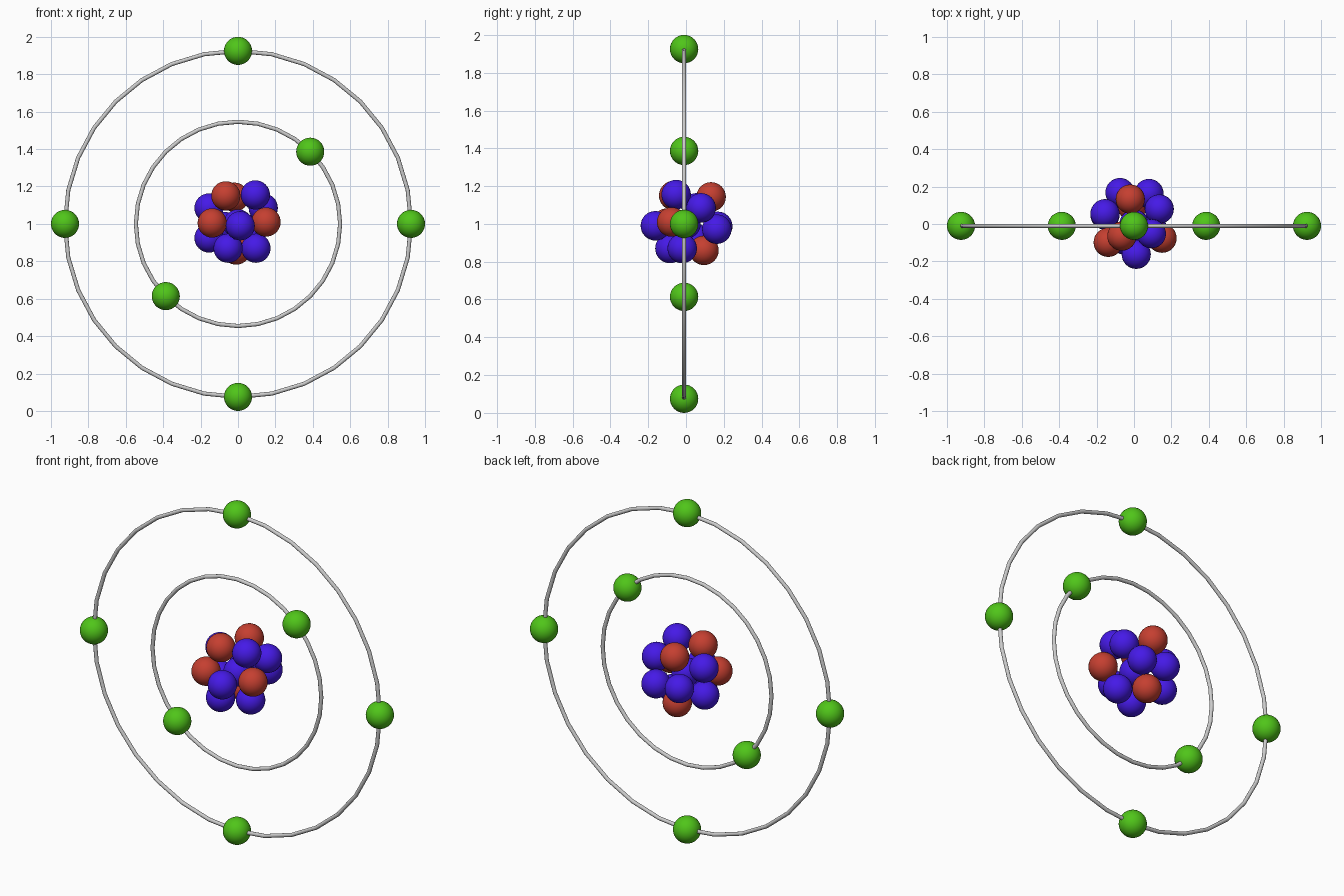
import bpy, math

if "Cube" in bpy.data.objects:
    bpy.data.objects.remove(bpy.data.objects["Cube"])

PLANE_Y = -0.01
CENTRE = (0, PLANE_Y, 1)


def material(name, rgb):
    m = bpy.data.materials.new(name)
    m.diffuse_color = (*rgb, 1)
    m.use_nodes = True
    m.node_tree.nodes["Principled BSDF"].inputs["Base Color"].default_value = m.diffuse_color
    return m


green = material("electron_green", (0.08, 0.56, 0.01))
blue = material("neutron_blue", (0.06, 0.01, 0.80))
red = material("proton_red", (0.56, 0.05, 0.03))


def ball(name, loc, radius, mat):
    bpy.ops.mesh.primitive_uv_sphere_add(segments=32, ring_count=16, radius=radius, location=loc)
    ob = bpy.context.object
    ob.name = name
    ob.data.materials.append(mat)
    bpy.ops.object.shade_smooth()


def orbit(name, radius):
    bpy.ops.mesh.primitive_torus_add(major_segments=32, minor_segments=12, major_radius=radius,
                                     minor_radius=0.011, location=CENTRE,
                                     rotation=(math.pi / 2, 0, 0))
    bpy.context.object.name = name
    bpy.ops.object.shade_smooth()


# Orbit rings with their electrons
for shell, radius, angles in (("inner", 0.546, (45, 225)), ("outer", 0.925, (0, 90, 180, 270))):
    orbit(shell + "_orbit", radius)
    for i, deg in enumerate(angles):
        a = math.radians(deg)
        ball(f"{shell}_electron_{i + 1}",
             (radius * math.cos(a), PLANE_Y, 1 + radius * math.sin(a)), 0.075, green)

# Nucleus: protons and neutrons packed around a central neutron
protons = [(-0.065, -0.065, 1.15), (-0.138, -0.098, 1.005), (0.15, -0.076, 1.01),
           (-0.02, 0.133, 1.143), (-0.01, 0.095, 0.86)]
neutrons = [(0, 0, 1), (0.012, -0.162, 0.99), (0.093, -0.052, 1.155), (-0.155, 0.055, 1.085),
            (0.135, 0.08, 1.085), (-0.075, 0.168, 0.987), (0.08, 0.163, 0.972),
            (-0.155, 0.048, 0.925), (-0.053, -0.085, 0.87), (0.096, -0.02, 0.87)]
for i, p in enumerate(protons):
    ball(f"proton_{i + 1}", p, 0.078, red)
for i, p in enumerate(neutrons):
    ball(f"neutron_{i + 1}", p, 0.078, blue)
